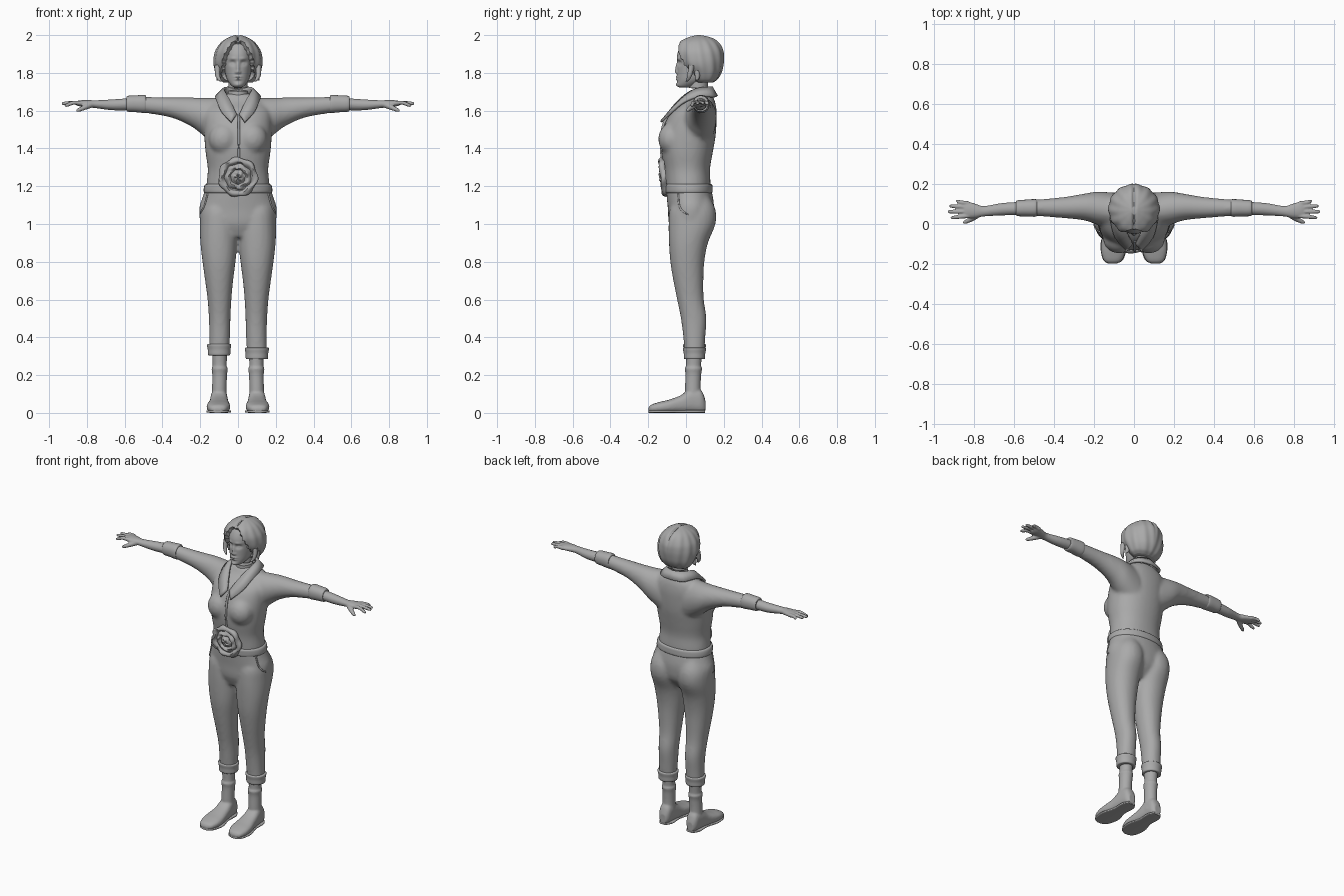
import bpy, bmesh, math
from mathutils import Vector, Matrix

grey = bpy.data.materials.new("plain grey")
grey.diffuse_color = (0.4, 0.4, 0.4, 1)


def spline(rows, sub):
    """Catmull-Rom through rows of numbers."""
    out = []
    for i in range(len(rows) - 1):
        p0, p1, p2 = rows[max(i - 1, 0)], rows[i], rows[i + 1]
        p3 = rows[min(i + 2, len(rows) - 1)]
        for k in range(sub):
            t = k / sub
            out.append([0.5 * (2 * b + (c - a) * t + (2 * a - 5 * b + 4 * c - d) * t * t
                               + (3 * b - a - 3 * c + d) * t ** 3)
                        for a, b, c, d in zip(p0, p1, p2, p3)])
    return out + [list(rows[-1])]


def skin(bm, rings, caps=True):
    vs = [[bm.verts.new(p) for p in r] for r in rings]
    n = len(vs[0])
    for r, s in zip(vs, vs[1:]):
        for i in range(n):
            bm.faces.new((r[i], r[(i + 1) % n], s[(i + 1) % n], s[i]))
    if caps:
        bm.faces.new(vs[0])
        bm.faces.new(vs[-1])


def loft(bm, axis, rows, n=36, sub=4, p=2.0):
    """Rows: position on axis, then low/high of the two other axes."""
    rings = []
    for t, a0, a1, b0, b1 in spline(rows, sub):
        ring = []
        for i in range(n):
            w = 2 * math.pi * i / n
            c, s = math.cos(w), math.sin(w)
            a = (a0 + a1) / 2 + (a1 - a0) / 2 * math.copysign(abs(c) ** (2 / p), c)
            b = (b0 + b1) / 2 + (b1 - b0) / 2 * math.copysign(abs(s) ** (2 / p), s)
            ring.append({"x": (t, a, b), "y": (a, t, b), "z": (a, b, t)}[axis])
        rings.append(ring)
    skin(bm, rings)


def tube(bm, rows, n=10, sub=4):
    """Rows: x, y, z, radius."""
    pts = spline(rows, sub)
    rings = []
    for i, q in enumerate(pts):
        d = Vector(pts[min(i + 1, len(pts) - 1)][:3]) - Vector(pts[max(i - 1, 0)][:3])
        m = d.to_track_quat("Z", "Y")
        rings.append([Vector(q[:3]) + m @ Vector((q[3] * math.cos(6.28319 * k / n),
                                                  q[3] * math.sin(6.28319 * k / n), 0)) for k in range(n)])
    skin(bm, rings)


def blob(bm, c, r):
    m = Matrix.Translation(c) @ Matrix.Diagonal((*r, 1))
    bmesh.ops.create_uvsphere(bm, u_segments=24, v_segments=16, radius=1, matrix=m)


def push(bm, c, r, off):
    """Soft sculpting: move vertices near c by off, fading with distance."""
    for v in bm.verts:
        e = sum(((v.co[i] - c[i]) / r[i]) ** 2 for i in range(3))
        if e < 9:
            v.co += Vector(off) * math.exp(-e)


def finish(name, bm, mirror=False, voxel=0, smooth=4, thick=0, subd=0):
    bmesh.ops.recalc_face_normals(bm, faces=bm.faces)
    me = bpy.data.meshes.new(name)
    bm.to_mesh(me)
    bm.free()
    me.materials.append(grey)
    ob = bpy.data.objects.new(name, me)
    bpy.context.collection.objects.link(ob)
    bpy.context.view_layer.objects.active = ob
    bpy.ops.object.select_all(action="DESELECT")
    ob.select_set(True)
    bpy.ops.object.shade_smooth_by_angle(angle=math.radians(50))
    if mirror:
        ob.modifiers.new("mirror", "MIRROR").use_mirror_merge = thick > 0
    if subd:
        ob.modifiers.new("subdivide", "SUBSURF").levels = subd
        ob.modifiers["subdivide"].render_levels = subd
    if thick:
        ob.modifiers.new("thickness", "SOLIDIFY").thickness = thick
        ob.modifiers["thickness"].offset = 0
    if voxel:
        m = ob.modifiers.new("blend", "REMESH")
        m.mode, m.voxel_size, m.use_smooth_shade = "VOXEL", voxel, True
        m = ob.modifiers.new("relax", "SMOOTH")
        m.factor, m.iterations = 0.5, smooth
    return ob


def sym(rows):
    return [(z, -h, h, a, b) for z, h, a, b in rows]


# shirt: torso, bust and sleeves blended together
bm = bmesh.new()
loft(bm, "z", sym([(1.15, .166, -.105, .125), (1.21, .167, -.108, .13), (1.29, .16, -.115, .127),
                   (1.38, .172, -.13, .142), (1.46, .178, -.13, .156), (1.54, .18, -.108, .162),
                   (1.60, .175, -.072, .162), (1.65, .14, -.012, .153), (1.69, .078, .015, .135)]), p=2.2)
for s in (1, -1):
    blob(bm, (s * .075, -.075, 1.45), (.08, .072, .085))
    loft(bm, "x", [(s * x, *r) for x, *r in [
        (.08, -.03, .155, 1.39, 1.668), (.18, -.005, .162, 1.465, 1.668), (.25, .018, .152, 1.518, 1.67),
        (.36, .03, .134, 1.565, 1.67), (.52, .042, .12, 1.592, 1.674)]])
finish("shirt", bm, voxel=.011, smooth=6)

# rolled sleeve cuffs
bm = bmesh.new()
loft(bm, "x", [(.488, .05, .112, 1.60, 1.665), (.49, .037, .124, 1.588, 1.682), (.54, .038, .122, 1.592, 1.681),
               (.585, .04, .118, 1.595, 1.678), (.59, .05, .11, 1.605, 1.668)], p=2.2)
finish("sleeve_cuffs", bm, mirror=True)

# forearms and hands
bm = bmesh.new()
loft(bm, "x", [(.55, .046, .112, 1.603, 1.668), (.66, .043, .105, 1.602, 1.66), (.75, .038, .09, 1.613, 1.655),
               (.79, .031, .1, 1.617, 1.656), (.835, .03, .113, 1.622, 1.655), (.855, .036, .108, 1.628, 1.65)], n=28)
for y0, x1, y1, z1 in [(.041, .918, .032, 1.628), (.062, .934, .062, 1.638), (.083, .926, .09, 1.64), (.103, .892, .114, 1.636)]:
    tube(bm, [(.83, y0, 1.639, .0125), (.87, (y0 + y1) / 2, 1.642, .0105), (x1 - .01, y1, z1, .009), (x1, y1, z1, .004)])
tube(bm, [(.78, .05, 1.632, .018), (.81, .028, 1.618, .014), (.845, .01, 1.603, .01), (.857, .006, 1.6, .004)])
finish("arms_and_hands", bm, mirror=True, voxel=.0045, smooth=3)

# trousers
bm = bmesh.new()
loft(bm, "z", sym([(.93, .15, -.06, .08), (1.0, .196, -.09, .135), (1.08, .206, -.096, .148),
                   (1.14, .188, -.102, .143), (1.2, .17, -.107, .13)]), p=2.1)
for s in (1, -1):
    loft(bm, "z", [(z, s * a, s * b, c, d) for z, a, b, c, d in [
        (.31, .048, .153, -.006, .096), (.40, .043, .152, -.014, .102), (.50, .04, .154, -.027, .108),
        (.60, .035, .161, -.047, .094), (.70, .026, .174, -.067, .092), (.80, .013, .188, -.083, .097),
        (.90, .004, .199, -.09, .116), (1.0, 0, .202, -.092, .156), (1.08, .005, .195, -.085, .155),
        (1.15, .03, .16, -.05, .12)]], p=2.15)
finish("trousers", bm, voxel=.011, smooth=4)

# turned-up hems, one a little lower than the other
bm = bmesh.new()
for s, dz in ((1, -.02), (-1, 0)):
    loft(bm, "z", [(z + dz, s * (.1 - w), s * (.1 + w), .045 - w * .95, .045 + w * .95) for z, w in
                   [(.305, .045), (.307, .058), (.335, .06), (.362, .064), (.366, .05)]])
finish("trouser_hems", bm)

# waistband
bm = bmesh.new()
loft(bm, "z", sym([(1.163, .165, -.1, .125), (1.167, .18, -.114, .14), (1.19, .181, -.117, .141),
                   (1.208, .175, -.117, .138), (1.212, .16, -.105, .125)]), p=2.15)
finish("waistband", bm)

# pocket edges
bm = bmesh.new()
tube(bm, [(.16, -.042, 1.165, .005), (.177, -.036, 1.10, .005), (.195, -.015, 1.065, .005), (.202, .015, 1.05, .003)])
finish("pocket_edges", bm, mirror=True)

# button strip
bm = bmesh.new()
tube(bm, [(.004, -.085, 1.58, .006), (.004, -.118, 1.53, .007), (.004, -.131, 1.46, .007),
          (.004, -.131, 1.38, .007), (.004, -.117, 1.30, .007)])
finish("button_strip", bm)

# collar flaps
bm = bmesh.new()
inner = [(0, .135, 1.725), (.055, .112, 1.722), (.073, .06, 1.715), (.062, .008, 1.69), (.035, -.048, 1.64), (.008, -.098, 1.58)]
outer = [(0, .163, 1.675), (.08, .145, 1.675), (.115, .07, 1.675), (.11, -.012, 1.645), (.088, -.075, 1.595), (.036, -.132, 1.54)]
va, vb = [[bm.verts.new(p) for p in spline(e, 4)] for e in (inner, outer)]
for i in range(len(va) - 1):
    bm.faces.new((va[i], va[i + 1], vb[i + 1], vb[i]))
finish("collar", bm, mirror=True, thick=.014)

# rosette buckle: wavy rings of petals
bm = bmesh.new()
tilt = Matrix.Translation((0, -.106, 1.25)) @ Matrix.Rotation(math.radians(6), 4, "X")
prof = [(.1, 0), (.104, .016), (.095, .028), (.08, .028), (.07, .014), (.06, .026), (.048, .03), (.038, .014),
        (.03, .022), (.018, .034), (.003, .03)]
rings = []
for j, (r, d) in enumerate(spline(prof, 2)):
    ring = []
    for i in range(64):
        w = 2 * math.pi * i / 64
        k = r * (1 + .045 * math.cos(7 * w + j * .35))
        ring.append(tilt @ Vector((k * math.cos(w), -d * (1 + .12 * math.sin(5 * w + j)), k * math.sin(w))))
    rings.append(ring)
skin(bm, rings)
finish("rosette_buckle", bm)

# boots: ankle, shaft and foot
bm = bmesh.new()
loft(bm, "z", [(.05, .055, .142, -.005, .088), (.12, .06, .138, -.006, .078), (.2, .058, .136, -.003, .08),
               (.235, .054, .14, -.007, .086), (.25, .06, .134, 0, .08), (.33, .056, .138, -.002, .087)], n=28)
loft(bm, "y", [(-.199, .09, .125, .008, .026), (-.185, .062, .15, .002, .043), (-.14, .043, .165, 0, .058),
               (-.09, .042, .164, 0, .07), (-.03, .05, .152, 0, .092), (.03, .056, .145, 0, .13),
               (.08, .062, .138, 0, .12), (.102, .078, .122, .006, .07)], n=28, p=2.5)
finish("boots", bm, mirror=True, voxel=.006, smooth=3)

# boot soles
bm = bmesh.new()
loft(bm, "y", [(-.198, .085, .13, 0, .014), (-.175, .052, .157, 0, .015), (-.1, .036, .168, 0, .015),
               (-.02, .056, .146, 0, .015), (.06, .054, .146, 0, .015), (.1, .075, .125, 0, .015)], n=28, p=4)
finish("boot_soles", bm, mirror=True)

# neck
bm = bmesh.new()
tube(bm, [(0, .075, 1.6, .075), (0, .07, 1.67, .058), (0, .065, 1.72, .05), (0, .07, 1.79, .052)], n=28)
finish("neck", bm)

# head with sculpted face
bm = bmesh.new()
loft(bm, "z", sym([(1.722, .016, -.032, .02), (1.732, .034, -.046, .05), (1.76, .055, -.046, .1), (1.80, .068, -.046, .15),
                   (1.85, .075, -.046, .17), (1.90, .075, -.046, .175), (1.95, .062, -.022, .16),
                   (1.98, .03, .02, .12)]), n=110, sub=10, p=2.1)
for s in (1, -1):
    push(bm, (s * .03, -.045, 1.852), (.018, .03, .012), (0, .014, 0))
    push(bm, (s * .03, -.035, 1.85), (.009, .03, .006), (0, -.007, 0))
    push(bm, (s * .03, -.045, 1.875), (.02, .03, .008), (0, -.005, 0))
    push(bm, (s * .011, -.045, 1.803), (.006, .03, .007), (0, -.006, 0))
for z, d in [(1.845, .007), (1.826, .009), (1.807, .013)]:
    push(bm, (0, -.05, z), (.009, .03, .012), (0, -d, 0))
push(bm, (0, -.045, 1.779), (.019, .03, .005), (0, -.009, 0))
push(bm, (0, -.045, 1.766), (.016, .03, .005), (0, -.009, 0))
push(bm, (0, -.045, 1.738), (.018, .03, .01), (0, -.006, 0))
finish("head", bm)

# hair: parted bob, tucked into the head where the face shows
bm = bmesh.new()
loft(bm, "z", sym([(1.748, .075, .055, .14), (1.765, .097, .035, .165), (1.80, .115, .005, .186), (1.84, .127, -.035, .196),
                   (1.88, .127, -.052, .2), (1.92, .117, -.057, .196), (1.96, .09, -.042, .176),
                   (1.985, .056, 0, .142), (2.002, .012, .05, .085)]), n=120, sub=9)
mid = Vector((0, .07, 1.85))
for v in bm.verts:
    x, y, z = v.co
    a = math.atan2(y - .07, abs(x))
    k = 1 + .018 * math.sin(13 * a + 14 * z) * min(1, (2.01 - z) / .06)
    v.co.x, v.co.y = x * k, .07 + (y - .07) * k
    v.co.z -= .012 * math.exp(-(x / .009) ** 2) * max(0, min(1, (z - 1.9) / .06))
    width = .082 * math.sqrt(max(0, min(1, (1.972 - z) / .11))) + .003 * math.sin(z * 190)
    if abs(x) < width and y < .05:
        v.co = mid + (v.co - mid) * .6
for s in (1, -1):
    tube(bm, [(s * .108, .03, 1.84, .016), (s * .108, .02, 1.79, .013), (s * .098, .01, 1.765, .008), (s * .085, .0, 1.755, .002)])
    tube(bm, [(s * .1, .06, 1.81, .016), (s * .104, .06, 1.775, .012), (s * .112, .055, 1.76, .002)])
finish("hair", bm)
